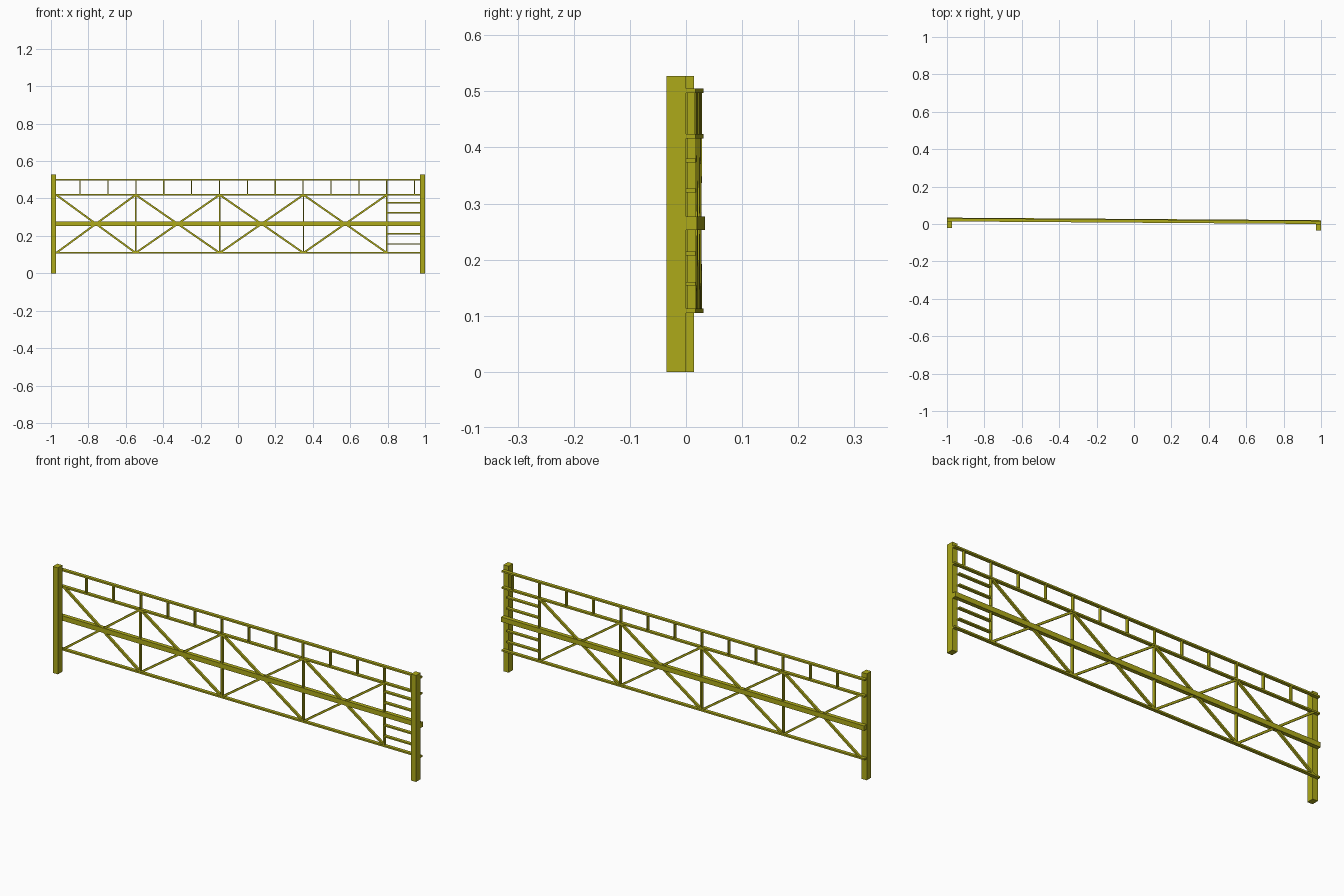
import bpy, math
from mathutils import Matrix, Vector

if "Cube" in bpy.data.objects:
    bpy.data.objects.remove(bpy.data.objects["Cube"])

mat = bpy.data.materials.new("olive_yellow_paint")
mat.diffuse_color = (0.42, 0.40, 0.01, 1)
mat.use_nodes = True
mat.node_tree.nodes["Principled BSDF"].inputs["Base Color"].default_value = mat.diffuse_color

# the barrier runs slightly skewed between the two posts
Y_LEFT, Y_RIGHT = 0.014, 0.0
SKEW = math.atan2(Y_RIGHT - Y_LEFT, 2.0)


def back_y(x):
    return Y_LEFT + (Y_RIGHT - Y_LEFT) * (x + 1) / 2


def box(name, matrix, size):
    bpy.ops.mesh.primitive_cube_add(size=1)
    o = bpy.context.object
    o.name = name
    o.data.transform(matrix @ Matrix.Diagonal((*size, 1)))
    o.data.materials.append(mat)
    return o


def bar(name, a, b, width, depth, inset=0.0):
    """Bar between two (x, z) points, lying in the skewed barrier plane."""
    dx, dz = b[0] - a[0], b[1] - a[1]
    cx, cz = (a[0] + b[0]) / 2, (a[1] + b[1]) / 2
    centre = Vector((cx, back_y(cx) + inset + depth / 2, cz))
    m = (Matrix.Translation(centre) @ Matrix.Rotation(SKEW, 4, 'Z')
         @ Matrix.Rotation(-math.atan2(dz, dx), 4, 'Y'))
    return box(name, m, (math.hypot(dx, dz), depth, width))


# end posts
for name, x, y in (("left_post", -0.986, Y_LEFT), ("right_post", 0.986, Y_RIGHT)):
    box(name, Matrix.Translation((x, y - 0.0175, 0.2635)), (0.028, 0.035, 0.527))

# long horizontal rails
Z_BOT, Z_MID, Z_UP, Z_TOP = 0.109, 0.2645, 0.4195, 0.501
for name, z in (("bottom_rail", Z_BOT), ("upper_rail", Z_UP), ("top_rail", Z_TOP)):
    bar(name, (-0.999, z), (0.999, z), 0.008, 0.017)
bar("middle_rail", (-0.999, Z_MID), (0.999, Z_MID), 0.024, 0.02)

# cross-braced panels with a tall upright at each right-hand edge
edges = [-0.972, -0.547, -0.098, 0.350, 0.796]
for i, (x0, x1) in enumerate(zip(edges, edges[1:])):
    bar(f"brace_rising_{i}", (x0, Z_BOT), (x1, Z_UP), 0.010, 0.012, 0.003)
    bar(f"brace_falling_{i}", (x0, Z_UP), (x1, Z_BOT), 0.010, 0.012, 0.003)
    bar(f"upright_{i}", (x1, Z_BOT), (x1, Z_UP), 0.007, 0.015, 0.001)

# short pickets along the top band
for i in range(13):
    x = -0.844 + i * 0.149
    bar(f"picket_{i}", (x, Z_UP), (x, Z_TOP), 0.006, 0.015, 0.001)

# rungs in the narrow end panel
for i, z in enumerate((0.157, 0.211, 0.323, 0.377)):
    bar(f"rung_{i}", (0.796, z), (0.974, z), 0.007, 0.017)
